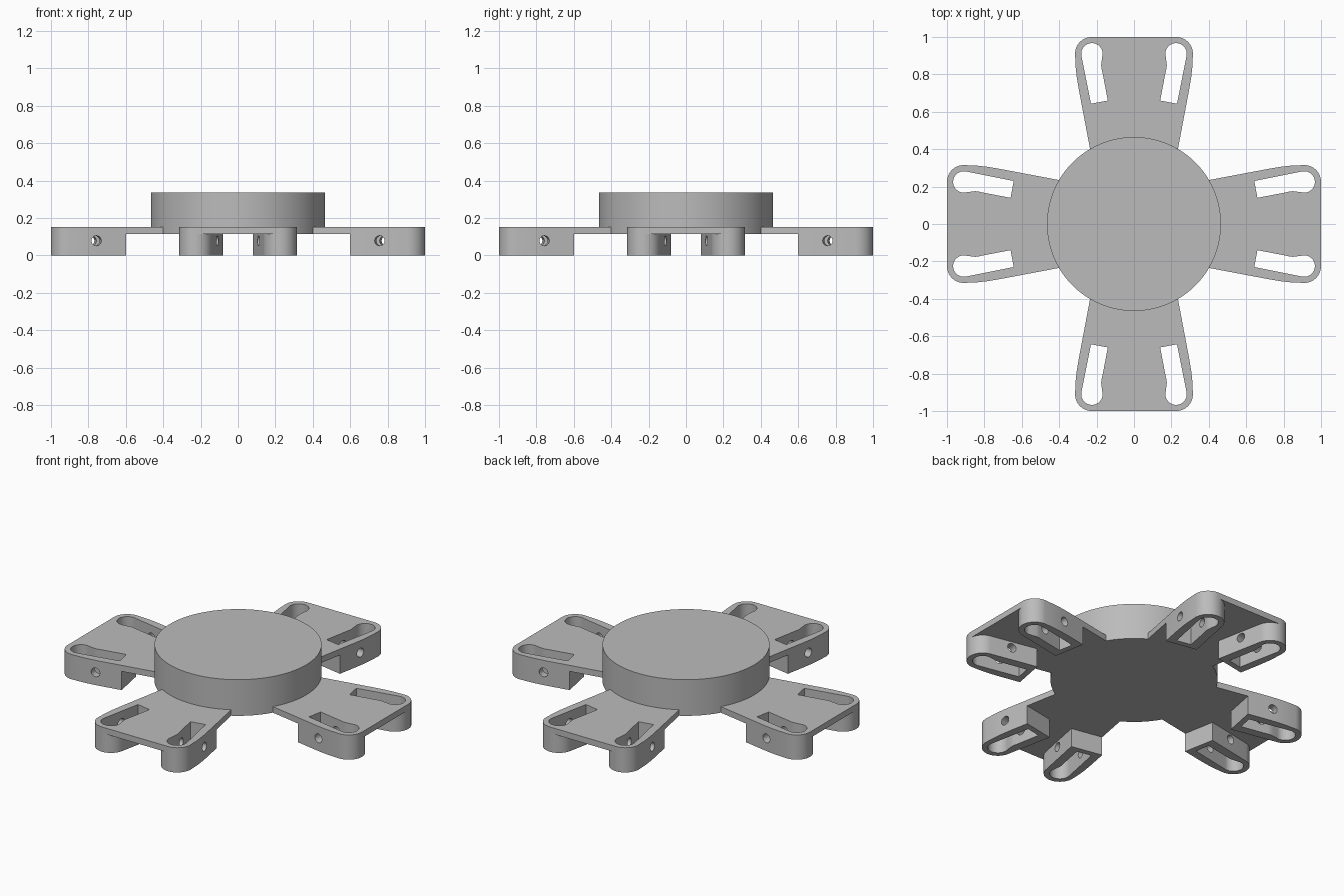
import bpy, bmesh, math
from mathutils import Matrix

if "Cube" in bpy.data.objects:
    bpy.data.objects.remove(bpy.data.objects["Cube"])

TOP, UNDER = 0.152, 0.115      # arm top and arm plate underside
PAD = (0.225, 0.91)            # centre of the rounded foot end
LEAN = math.radians(11)        # outward lean of the feet

grey = bpy.data.materials.new("plain_grey")
grey.diffuse_color = (0.5, 0.5, 0.5, 1)
grey.use_nodes = True
grey.node_tree.nodes["Principled BSDF"].inputs["Base Color"].default_value = grey.diffuse_color


def arc(c, r, a0, a1, n=16):
    return [(c[0] + r * math.cos(math.radians(a0 + (a1 - a0) * i / n)),
             c[1] + r * math.sin(math.radians(a0 + (a1 - a0) * i / n))) for i in range(n + 1)]


def mirrored(pts):
    return pts + [(-x, y) for x, y in reversed(pts)]


def finish(mesh):
    mesh.shade_smooth()
    mesh.set_sharp_from_angle(angle=math.radians(30))


def add_object(name, bm):
    bmesh.ops.recalc_face_normals(bm, faces=bm.faces)
    mesh = bpy.data.meshes.new(name)
    bm.to_mesh(mesh)
    bm.free()
    mesh.materials.append(grey)
    ob = bpy.data.objects.new(name, mesh)
    bpy.context.collection.objects.link(ob)
    return ob


def prism(name, pts, z0, z1):
    bm = bmesh.new()
    face = bm.faces.new([bm.verts.new((x, y, z0)) for x, y in pts])
    ext = bmesh.ops.extrude_face_region(bm, geom=[face])
    verts = [v for v in ext["geom"] if isinstance(v, bmesh.types.BMVert)]
    bmesh.ops.translate(bm, verts=verts, vec=(0, 0, z1 - z0))
    return add_object(name, bm)


# Central disc
bm = bmesh.new()
bmesh.ops.create_cone(bm, cap_ends=True, segments=96, radius1=0.465, radius2=0.465,
                      depth=0.337 - UNDER,
                      matrix=Matrix.Translation((0, 0, (0.337 + UNDER) / 2)))
finish(add_object("central_disc", bm).data)

# Arm blank: flared outline with rounded corners, full height
side = [(0.231, 0.38), (0.297, 0.73), (0.306, 0.785), (0.312, 0.84)] + arc(PAD, 0.09, 0, 90)
arm = prism("arm_blank", mirrored(side), 0, TOP)

# Underside pocket leaves two feet with rounded ends
pocket = [(0.6, 0.1), (0.6, 0.537), (0.079, 0.637)] + arc(PAD, 0.09, 169, 90) + [(0.225, 1.1)]
cutters = [prism("pocket_cutter", mirrored(pocket), -0.1, UNDER)]

# Keyhole slots and cross holes through each foot
slot = [(0.14, 0.66), (0.23, 0.643)] + arc(PAD, 0.057, -11, 195, 28) + \
       [(0.174, 0.862), (0.1755, 0.848), (0.174, 0.834), (0.1685, 0.81)]
for s in (1, -1):
    cutters.append(prism("slot_cutter", [(s * x, y) for x, y in slot], -0.1, 0.3))
    bm = bmesh.new()
    bmesh.ops.create_cone(bm, cap_ends=True, segments=24, radius1=0.027, radius2=0.027, depth=0.36,
                          matrix=Matrix.Translation((s * 0.21, 0.775, 0.078))
                          @ Matrix.Rotation(-s * LEAN, 4, 'Z') @ Matrix.Rotation(math.pi / 2, 4, 'Y'))
    cutters.append(add_object("hole_cutter", bm))

for c in cutters:
    c.hide_render = True
    mod = arm.modifiers.new("cut", 'BOOLEAN')
    mod.operation, mod.solver, mod.object = 'DIFFERENCE', 'EXACT', c

bpy.context.view_layer.update()
arm_mesh = bpy.data.meshes.new_from_object(arm.evaluated_get(bpy.context.evaluated_depsgraph_get()))
finish(arm_mesh)
for ob in [arm] + cutters:
    bpy.data.objects.remove(ob)

# Four arms around the disc
for i, name in enumerate(("back_arm", "left_arm", "front_arm", "right_arm")):
    ob = bpy.data.objects.new(name, arm_mesh)
    ob.rotation_euler.z = i * math.pi / 2
    bpy.context.collection.objects.link(ob)
